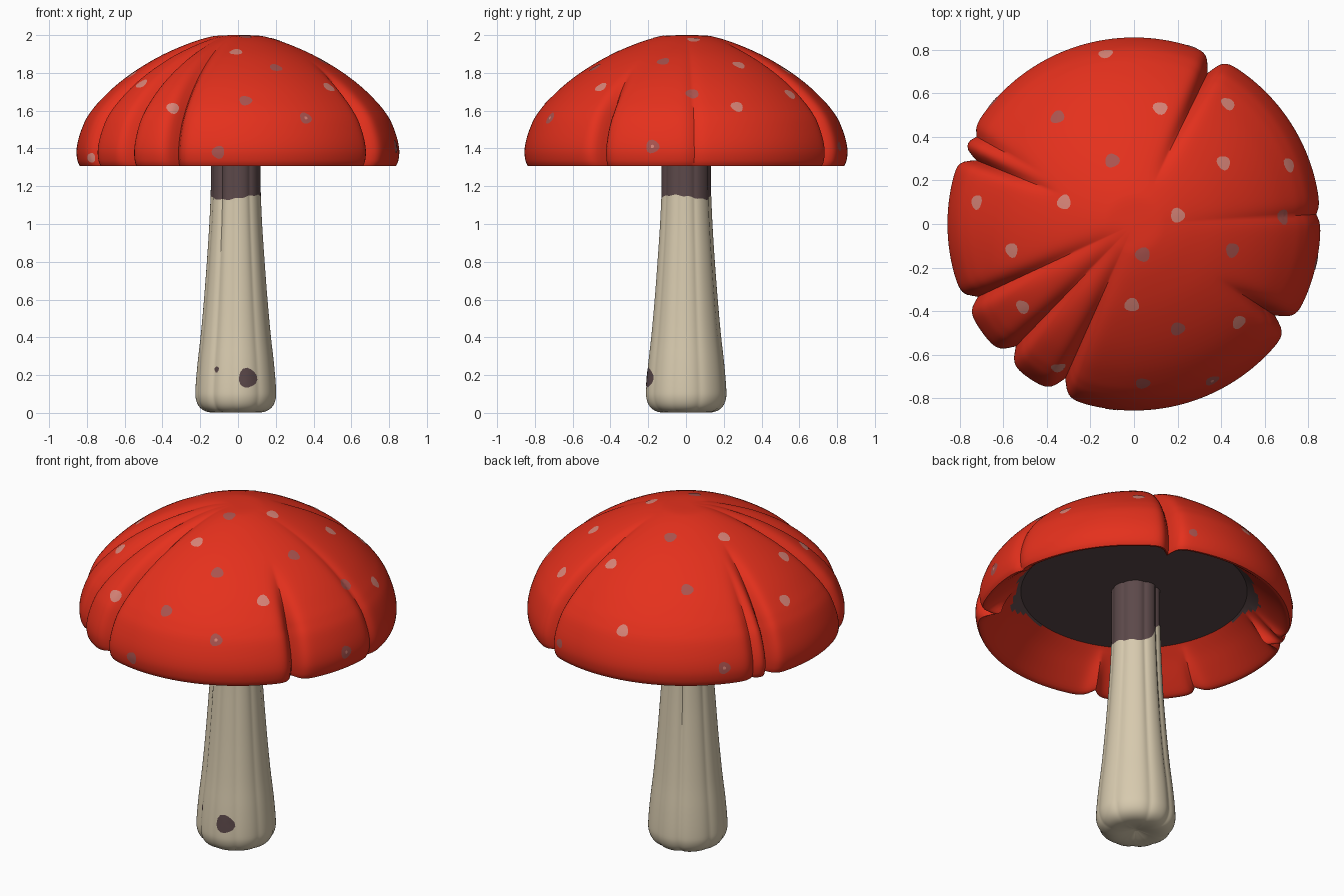
import bpy, bmesh, math
from math import sin, cos, radians, exp, pi
from mathutils import Vector
from mathutils.bvhtree import BVHTree

if "Cube" in bpy.data.objects:
    bpy.data.objects.remove(bpy.data.objects["Cube"])


def material(name, rgb):
    m = bpy.data.materials.new(name)
    m.diffuse_color = (*rgb, 1)
    m.use_nodes = True
    m.node_tree.nodes["Principled BSDF"].inputs["Base Color"].default_value = m.diffuse_color
    return m


RED = material("cap_red", (0.78, 0.03, 0.012))
BROWN = material("bruise_brown", (0.107, 0.066, 0.068))
BEIGE = material("stem_beige", (0.68, 0.59, 0.425))
PINK = material("light_spot_pink", (0.69, 0.23, 0.185))
DUSK = material("dark_spot_pink", (0.40, 0.088, 0.078))


def smooth_profile(pts, n):
    """Catmull-Rom curve through profile points."""
    out = []
    for i in range(len(pts) - 1):
        a, b = Vector(pts[i]), Vector(pts[i + 1])
        p = Vector(pts[i - 1]) if i else a
        q = Vector(pts[i + 2]) if i + 2 < len(pts) else b
        for k in range(n):
            t = k / n
            out.append(0.5 * (2 * a + (b - p) * t + (2 * p - 5 * a + 4 * b - q) * t * t
                              + (3 * a - p - 3 * b + q) * t ** 3))
    return out + [Vector(pts[-1])]


def finish(name, bm, mats):
    me = bpy.data.meshes.new(name)
    bm.to_mesh(me)
    bm.free()
    for m in mats:
        me.materials.append(m)
    ob = bpy.data.objects.new(name, me)
    bpy.context.collection.objects.link(ob)
    bpy.ops.object.select_all(action='DESELECT')
    ob.select_set(True)
    bpy.context.view_layer.objects.active = ob
    bpy.ops.object.shade_smooth_by_angle(angle=radians(38))
    return ob


def revolve(name, prof, segs, warp, mats, pick):
    """Revolve a profile; warp places each point, pick chooses each face's colour."""
    bm = bmesh.new()
    rows = [[bm.verts.new(warp(i, r, z, 2 * pi * j / segs)) for j in range(segs)]
            for i, (r, z) in enumerate(prof)]
    for i in range(len(rows) - 1):
        for j in range(segs):
            k = (j + 1) % segs
            f = bm.faces.new((rows[i][j], rows[i][k], rows[i + 1][k], rows[i + 1][j]))
            f.material_index = pick(i, prof[i], 360 * (j + 0.5) / segs)
    bmesh.ops.remove_doubles(bm, verts=bm.verts[:], dist=1e-5)
    bmesh.ops.recalc_face_normals(bm, faces=bm.faces[:])
    return finish(name, bm, mats)


def turn(a, b):
    """Smallest difference of two angles in degrees."""
    return abs((a - b + 180) % 360 - 180)


# Cap: domed shell with pinched radial creases
OUTER = [(0, 2.0), (0.1, 1.998), (0.16, 1.988), (0.25, 1.96), (0.37, 1.91), (0.47, 1.857),
         (0.57, 1.793), (0.66, 1.722), (0.735, 1.648), (0.775, 1.6), (0.81, 1.545),
         (0.842, 1.46), (0.855, 1.39), (0.85, 1.335), (0.838, 1.308)]
INNER = [(0.838, 1.308), (0.81, 1.318), (0.74, 1.38), (0.67, 1.447), (0.61, 1.5)]
CREASES = [  # angle, depth, inner radius, width, fade power
    (64, 0.085, 0.2, 0.03, 1.1), (151, 0.03, 0.45, 0.03, 1.3), (158, 0.075, 0.36, 0.026, 1.2),
    (205, 0.065, 0.05, 0.032, 1.0), (226, 0.075, 0.05, 0.035, 1.0),
    (246, 0.08, 0.05, 0.034, 1.0), (327, 0.085, 0.45, 0.032, 1.7), (3, 0.018, 0.1, 0.03, 1.2)]
outer = smooth_profile(OUTER, 4)
inner = smooth_profile(INNER, 4)[1:]
gills = [Vector((r, 1.5)) for r in (0.57, 0.4, 0.2, 0)]
n_red = len(outer) + len(inner) - 1


def cap_warp(i, r, z, a):
    k = 0
    for ang, depth, r0, w, power in CREASES:
        d = radians(turn(math.degrees(a), ang)) * r
        fade = min(max((r - r0) / (0.78 - r0), 0), 1)
        if i >= len(outer):
            fade = min(max((r - 0.62) / 0.18, 0), 1)
        k += depth / 0.85 * fade ** power * exp(-(d / w) ** 1.3)
    return r * (1 - k) * cos(a), r * (1 - k) * sin(a), 1.308 + (z - 1.308) * (1 - k)


def cap_pick(i, p, deg):
    if i < n_red:
        # bruise of the gills creeping onto the inner wall on two sides
        rows = 0
        for mid, half, most in ((135, 36, 4), (318, 34, 3)):
            d = turn(deg, mid) / half
            if d < 1:
                rows = round(most * (1 - d * d) + 0.8 * sin(radians(deg * 13)))
        return 1 if i >= n_red - rows else 0
    return 1


cap = revolve("cap", outer + inner + gills, 360, cap_warp, [RED, BROWN], cap_pick)

# Stem: flared, grooved column with a wavy dark collar
LOW = [(0, 0.03), (0.09, 0.008), (0.15, 0.01), (0.19, 0.035), (0.21, 0.08), (0.211, 0.14),
       (0.2, 0.27), (0.183, 0.42), (0.165, 0.62), (0.15, 0.82), (0.138, 1.0), (0.131, 1.15)]
low = smooth_profile(LOW, 4)
high = [Vector((0.13, z)) for z in (1.2, 1.25, 1.3, 1.35, 1.42, 1.51)]
GROOVES = [(20, 0.006), (72, 0.008), (112, 0.013), (160, 0.006), (197, 0.006),
           (235, 0.011), (268, 0.005), (305, 0.006), (340, 0.005)]


def stem_warp(i, r, z, a):
    deg = math.degrees(a)
    cut = sum(dep * exp(-(turn(deg, g) / 7) ** 1.4) for g, dep in GROOVES)
    r2 = max(0, r - (cut - 0.002) * min(1, r / 0.13))
    wave = 0.012 * sin(2 * a + 2.6) + 0.003 * sin(11 * a) + 0.13 * exp(-(turn(deg, 128) / 33) ** 2)
    z2 = z + (wave - 0.005) * max(0, 1 - abs(z - 1.15) / 0.3)
    return r2 * cos(a) - 0.012, r2 * sin(a), max(0, z2 - 0.004)


stem = revolve("stem", low + high, 144, stem_warp, [BEIGE, BROWN],
               lambda i, p, deg: 1 if i >= len(low) - 1 else 0)

# Painted spots: thin discs draped over a surface
bpy.context.view_layer.update()
deps = bpy.context.evaluated_depsgraph_get()


def drape_spots(name, target, spots, mat, lift=0.002):
    """spots: (ray origin, ray direction, radius)."""
    tree = BVHTree.FromObject(target, deps)
    bm = bmesh.new()
    for o, d, rad in spots:
        c, n, _, _ = tree.ray_cast(Vector(o), Vector(d))
        if c is None:
            continue
        u = n.orthogonal().normalized()
        v = n.cross(u)

        def put(x, y):
            hit = tree.ray_cast(c + u * x + v * y + n * 0.06, -n)[0]
            return bm.verts.new((hit if hit else c + u * x + v * y) + n * lift)
        mid, rings, N = put(0, 0), [], 14
        for s in (0.5, 1):
            rr = [rad * s * (1 + 0.08 * sin(3 * t + c.x * 20)) for t in
                  (2 * pi * j / N for j in range(N))]
            rings.append([put(rr[j] * cos(2 * pi * j / N), rr[j] * sin(2 * pi * j / N))
                          for j in range(N)])
        for j in range(N):
            k = (j + 1) % N
            bm.faces.new((mid, rings[0][j], rings[0][k]))
            bm.faces.new((rings[0][j], rings[1][j], rings[1][k], rings[0][k]))
    finish(name, bm, [mat])


def above(points):
    return [((x, y, 3), (0, 0, -1), 0.034) for x, y in points]


def around(points):
    return [((2 * cos(radians(a)), 2 * sin(radians(a)), z),
             (-cos(radians(a)), -sin(radians(a)), 0), r) for a, z, r in points]


drape_spots("light_spots", cap, above([
    (0.12, 0.53), (0.43, 0.55), (0.41, 0.28), (0.71, 0.27), (0.2, 0.04), (-0.32, 0.1),
    (-0.72, 0.1), (-0.56, -0.12), (-0.51, -0.38), (-0.01, -0.37), (0.48, -0.45),
    (-0.345, -0.66), (-0.13, 0.78)]) + around([(202, 1.35, 0.026)]), PINK)
drape_spots("dark_spots", cap, above([
    (-0.35, 0.49), (-0.1, 0.29), (0.04, -0.14), (0.45, -0.12), (0.68, 0.03),
    (0.2, -0.48), (0.04, -0.73)])
    + around([(296.5, 1.56, 0.034), (263, 1.38, 0.034), (348, 1.41, 0.036),
              (139, 1.41, 0.034), (72, 1.41, 0.025)]), DUSK)
drape_spots("light_spot_centres", cap, around([
    (296.5, 1.56, 0.009), (348, 1.41, 0.009), (139, 1.41, 0.009)]), PINK, 0.004)
drape_spots("stem_patches", stem, around([(285, 0.185, 0.052), (237, 0.23, 0.016)]), BROWN)
